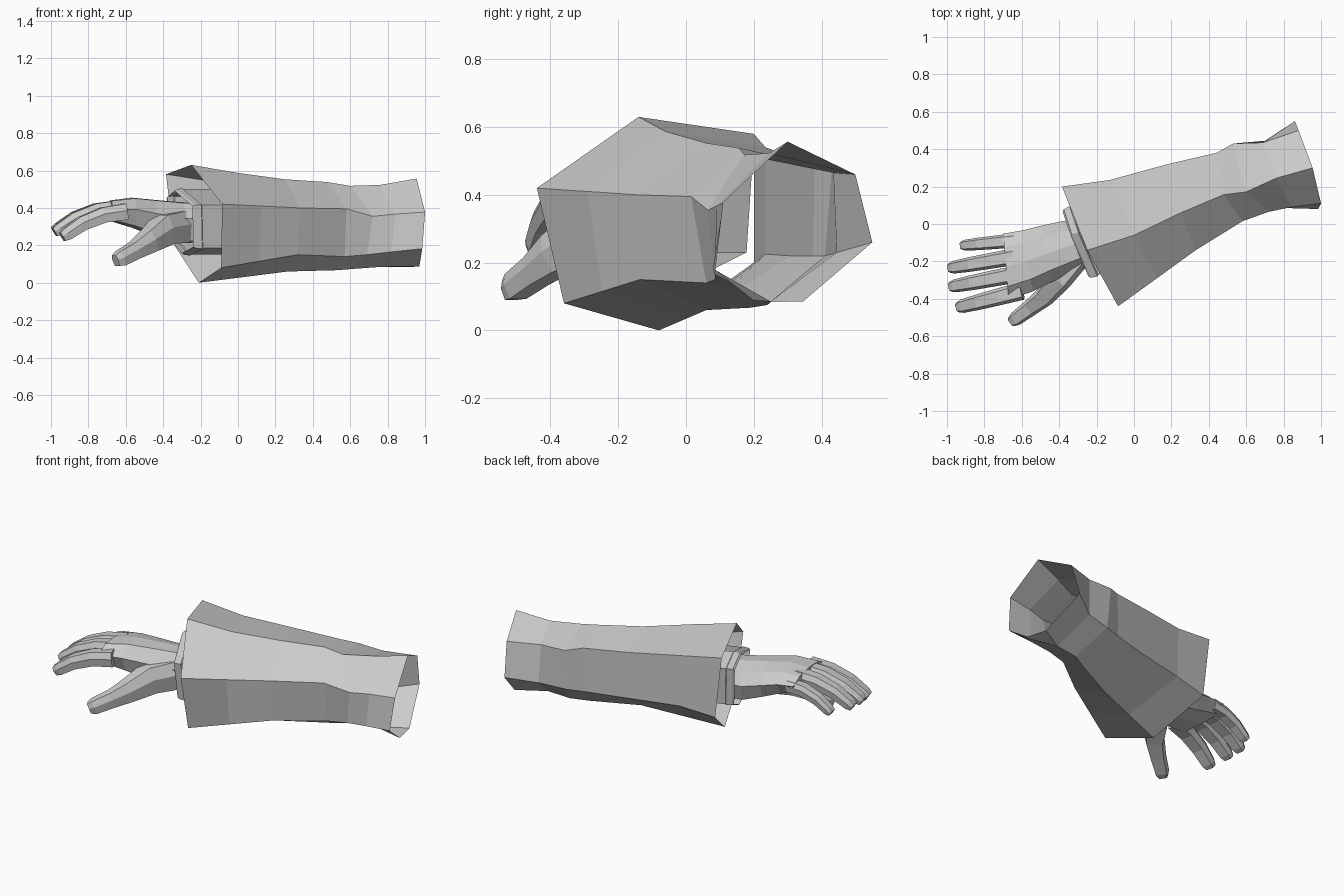
import bpy
import bmesh
from mathutils import Vector as V

skin = bpy.data.materials.new("plain grey")
skin.diffuse_color = (0.6, 0.6, 0.6, 1)


def loft(name, rings, cap_start=False, cap_end=False):
    """Skin a list of equal-length closed rings with flat quads."""
    n = len(rings[0])
    verts = [p for r in rings for p in r]
    faces = []
    for i in range(len(rings) - 1):
        for j in range(n):
            k = (j + 1) % n
            faces.append((i * n + j, i * n + k, (i + 1) * n + k, (i + 1) * n + j))
    if cap_start:
        faces.append(tuple(reversed(range(n))))
    if cap_end:
        faces.append(tuple((len(rings) - 1) * n + j for j in range(n)))
    me = bpy.data.meshes.new(name)
    me.from_pydata([tuple(p) for p in verts], [], faces)
    bm = bmesh.new()
    bm.from_mesh(me)
    bmesh.ops.remove_doubles(bm, verts=bm.verts, dist=1e-4)
    bm.to_mesh(me)
    bm.free()
    me.materials.append(skin)
    ob = bpy.data.objects.new(name, me)
    bpy.context.collection.objects.link(ob)
    return ob


# Section shape across a limb: (sideways, upwards), a boxy hexagon
SECTION = [(1, 0.15), (0.65, 1), (-0.65, 1), (-1, 0.15), (-0.8, -1), (0.8, -1)]


def digit(name, path):
    """Tapered limb: path holds (x, y, z, half width, half height)."""
    pts = [V(p[:3]) for p in path]
    rings = []
    for i, p in enumerate(path):
        d = (pts[min(i + 1, len(pts) - 1)] - pts[max(i - 1, 0)]).normalized()
        side = d.cross(V((0, 0, 1))).normalized()
        up = side.cross(d)
        rings.append([pts[i] + side * (a * p[3]) + up * (b * p[4]) for a, b in SECTION])
    loft(name, rings, True, True)


# Wide open sleeve: six corner points per ring, wrist end to elbow end
sleeve = [
    [(-.25, -.14, .63), (-.385, .2, .58), (-.34, .2, .2),
     (-.21, -.08, .0), (-.09, -.36, .08), (-.085, -.44, .42)],
    [(0, -.06, .587), (-.13, .235, .54), (-.12, .235, .225),
     (.03, -.01, .03), (.115, -.248, .115), (.123, -.29, .41)],
    [(.25, .06, .553), (.18, .32, .51), (.19, .31, .22),
     (.265, .06, .06), (.32, -.136, .15), (.33, -.14, .40)],
    [(.48, .157, .538), (.44, .38, .49), (.43, .375, .22),
     (.53, .19, .067), (.57, .06, .14), (.58, .015, .395)],
    [(.60, .172, .518), (.53, .43, .47), (.54, .41, .22),
     (.63, .24, .075), (.69, .085, .15), (.72, .065, .355)],
    [(.76, .245, .523), (.69, .435, .465), (.70, .445, .23),
     (.77, .25, .085), (.82, .085, .165), (.84, .09, .367)],
    [(.955, .30, .557), (.88, .50, .46), (.86, .55, .26),
     (.97, .20, .088), (.985, .08, .182), (1.0, .11, .378)],
]
# The bottom ridge splits into two corners at the elbow opening
for ring in sleeve:
    ring.insert(3, ring[3])
sleeve[-1][3] = (.935, .345, .085)
loft("sleeve", sleeve)

# Narrow inner cuff with a slightly tapered lip, running into the sleeve
cuff = [V(p) for p in [(-.34, -.06, .50), (-.385, .075, .46), (-.37, .06, .23),
                       (-.30, -.10, .15), (-.235, -.26, .185), (-.24, -.29, .415)]]
mid = sum(cuff, V()) / 6
axis = V((.945, .33, 0))
loft("inner_cuff", [[mid + (p - mid) * s + axis * d for p in cuff]
                    for s, d in ((.95, 0), (1, .01), (1.03, .045), (1.0, .05), (1.0, .36))])

# Palm: back edge, front edge, centre height, half height
palm = []
for bx, by, fx, fy, z, h in [(-.24, .03, -.15, -.20, .32, .105),
                             (-.385, .015, -.27, -.235, .322, .11),
                             (-.50, -.01, -.43, -.305, .35, .095),
                             (-.60, -.035, -.54, -.36, .375, .08),
                             (-.70, -.052, -.67, -.405, .385, .055)]:
    c, s = V(((bx + fx) / 2, (by + fy) / 2, z)), V(((fx - bx) / 2, (fy - by) / 2, 0))
    palm.append([c + s * a + V((0, 0, h * b)) for a, b in
                 [(1, .2), (.6, .95), (0, 1), (-.6, .75), (-1, .1), (-.75, -.8), (0, -1), (.8, -.9)]])
loft("palm", palm, True, True)

# Four fingers curling down towards the tips: base xyz, tip xyz, half width
for name, b, t, w in [("little_finger", (-.64, -.088, .375), (-.92, -.115, .265), .034),
                      ("ring_finger", (-.64, -.175, .40), (-.985, -.235, .275), .040),
                      ("middle_finger", (-.63, -.268, .40), (-.98, -.335, .27), .041),
                      ("index_finger", (-.60, -.358, .38), (-.94, -.445, .245), .043)]:
    b, t = V(b), V(t)
    path = []
    for f, lift, k in ((0, 0, 1.12), (.35, .03, 1.06), (.68, .03, .98), (.93, .006, .85), (1, 0, .65)):
        p = b.lerp(t, f)
        path.append((p.x, p.y, p.z + lift, w * k, w * k * .9))
    digit(name, path)

# Thumb reaching forwards and down from a broad base
digit("thumb", [(-.31, -.17, .30, .08, .085), (-.40, -.285, .285, .075, .08),
                (-.475, -.385, .225, .055, .06), (-.55, -.445, .175, .045, .045),
                (-.63, -.505, .13, .039, .04), (-.655, -.522, .118, .028, .03)])
